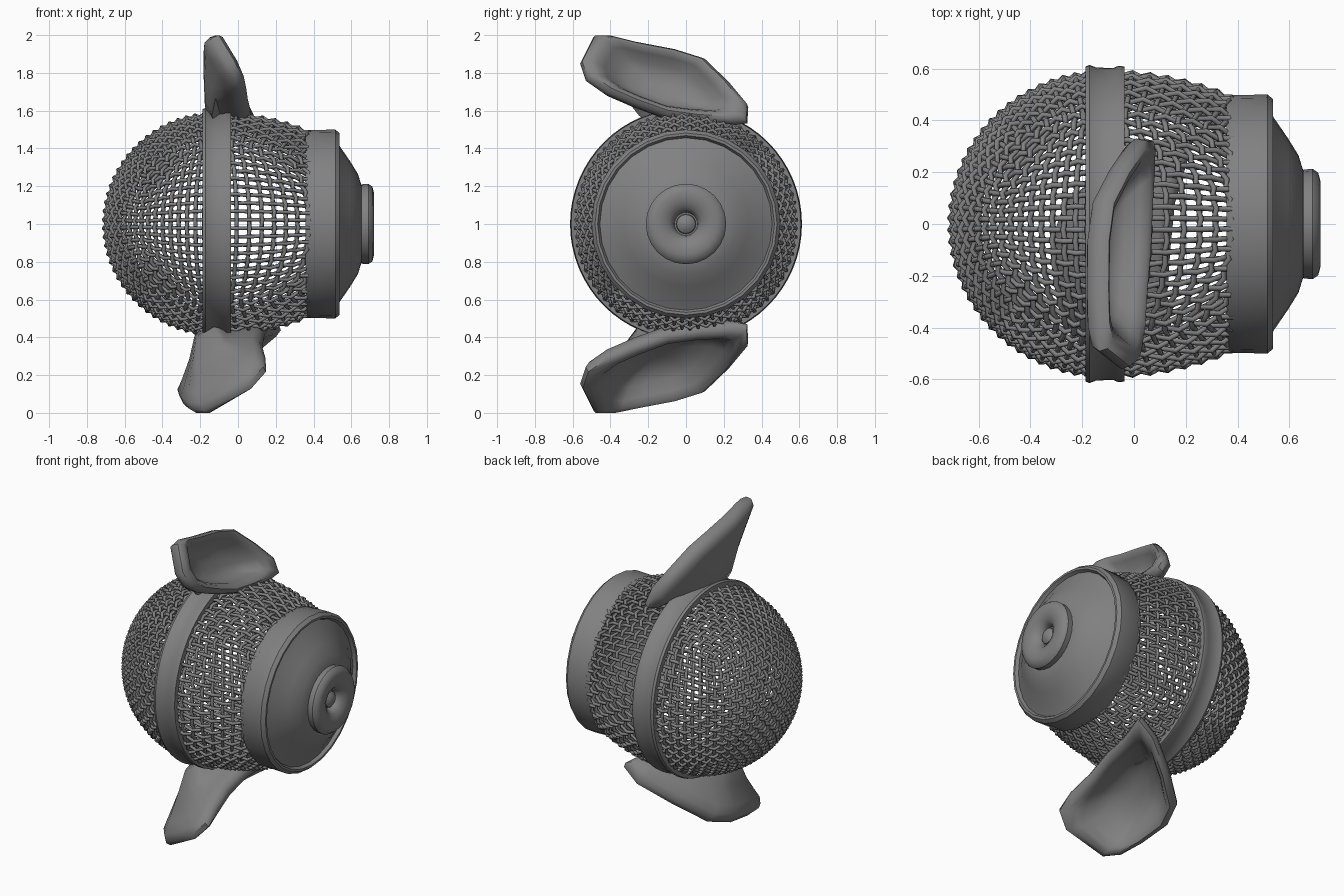
import bpy, bmesh, math
from mathutils import Vector

if "Cube" in bpy.data.objects:
    bpy.data.objects.remove(bpy.data.objects["Cube"])

# Dark grey finish shared by all parts
DARK = bpy.data.materials.new("dark_grey")
DARK.diffuse_color = (0.22, 0.22, 0.22, 1)
DARK.use_nodes = True
DARK.node_tree.nodes["Principled BSDF"].inputs["Base Color"].default_value = DARK.diffuse_color


def finish(name, bm, angle=40):
    bmesh.ops.recalc_face_normals(bm, faces=bm.faces)
    me = bpy.data.meshes.new(name)
    bm.to_mesh(me)
    bm.free()
    me.materials.append(DARK)
    ob = bpy.data.objects.new(name, me)
    bpy.context.collection.objects.link(ob)
    bpy.ops.object.select_all(action='DESELECT')
    ob.select_set(True)
    bpy.context.view_layer.objects.active = ob
    bpy.ops.object.shade_smooth_by_angle(angle=math.radians(angle))
    return ob


def loft(bm, rings, cap_start=False, cap_end=False, loop=False):
    vs = [[bm.verts.new(p) for p in r] for r in rings]
    pairs = list(zip(vs, vs[1:])) + ([(vs[-1], vs[0])] if loop else [])
    for a, b in pairs:
        for i in range(len(a)):
            j = (i + 1) % len(a)
            bm.faces.new((a[i], a[j], b[j], b[i]))
    if cap_start:
        bm.faces.new(vs[0])
    if cap_end:
        bm.faces.new(vs[-1])


def lathe(name, profile, sides, cap_end=False, loop=False):
    """Turn (x, radius) points around the lengthwise axis at z = 1."""
    bm = bmesh.new()
    t = [2 * math.pi * i / sides for i in range(sides)]
    loft(bm, [[(x, r * math.cos(a), 1 + r * math.sin(a)) for a in t]
              for x, r in profile], cap_end=cap_end, loop=loop)
    return finish(name, bm)


# Woven wire grille: grid loops of a rounded cube, stretched to the right
N, CX, R = 20, -0.11, 0.576
LEFT, RIGHT, WAVE, WIRE, CUT = 0.59, 0.87, 0.012, 0.0105, 0.40


def cell(i):
    return math.tan(((i + 0.5) / N * 2 - 1) * math.pi / 4)


def wire_loop(axis, i):
    """Points of one loop running around the given axis at grid line i."""
    a, b = (axis + 1) % 3, (axis + 2) % 3
    up, down = range(N), range(N - 1, -1, -1)
    pts = []
    for face, sgn, run, order in ((a, 1, b, up), (b, 1, a, down),
                                  (a, -1, b, down), (b, -1, a, up)):
        for k in order:
            d = Vector((0, 0, 0))
            d[axis], d[face], d[run] = cell(i), sgn, cell(k)
            d.normalize()
            over = (-1) ** (i + k) * sgn * (1 if face == a else -1)
            sx = RIGHT if d.x > 0 else LEFT
            p = Vector((CX + sx * d.x, R * d.y, 1 + R * d.z))
            pts.append(p + d * WAVE * over)
    return pts


cu = bpy.data.curves.new("wire_grille", 'CURVE')
cu.dimensions = '3D'
cu.bevel_depth = WIRE
cu.bevel_resolution = 1
cu.materials.append(DARK)


def add_wire(pts, cyclic):
    if len(pts) < 2:
        return
    s = cu.splines.new('POLY')
    s.points.add(len(pts) - 1)
    for q, p in zip(s.points, pts):
        q.co = (*p, 1)
    s.use_cyclic_u = cyclic
    s.use_smooth = True


for axis in range(3):
    for i in range(N):
        pts = wire_loop(axis, i)
        out = [k for k, p in enumerate(pts) if p.x > CUT]
        if not out:
            add_wire(pts, True)
            continue
        run = []
        for p in pts[out[0]:] + pts[:out[0] + 1]:
            if p.x > CUT:
                add_wire(run, False)
                run = []
            else:
                run.append(p)
grille = bpy.data.objects.new("wire_grille", cu)
bpy.context.collection.objects.link(grille)

# Band around the widest part
lathe("grille_band", [(-0.187, 0.57), (-0.187, 0.608), (-0.172, 0.614), (-0.145, 0.604),
                      (-0.08, 0.602), (-0.06, 0.611), (-0.036, 0.608), (-0.036, 0.57)],
      64, loop=True)

# End collar with domed cap
lathe("end_collar", [(0.357, 0.44), (0.357, 0.488), (0.37, 0.497), (0.515, 0.5),
                     (0.537, 0.482), (0.537, 0.468), (0.515, 0.455)], 28)
lathe("end_cap", [(0.51, 0.47), (0.54, 0.41), (0.595, 0.33), (0.635, 0.265),
                  (0.655, 0.20), (0.655, 0.01)], 28, cap_end=True)

# Rounded nose ring with centre button
lathe("nose_ring", [(0.64, 0.19), (0.655, 0.21), (0.69, 0.213), (0.711, 0.198), (0.72, 0.165),
                    (0.717, 0.125), (0.70, 0.085), (0.675, 0.065), (0.65, 0.06)], 24)
lathe("nose_button", [(0.64, 0.055), (0.675, 0.05), (0.69, 0.03), (0.694, 0.005)], 16, cap_end=True)

# Ears: outline in (y, height above the axis)
OUTLINE = [(-0.49, 0.99), (-0.56, 0.85), (-0.53, 0.76), (-0.43, 0.69), (-0.28, 0.625),
           (-0.10, 0.56), (0.08, 0.535), (0.25, 0.525), (0.325, 0.535), (0.33, 0.62),
           (0.23, 0.74), (0.10, 0.865), (-0.06, 0.915), (-0.27, 0.955), (-0.41, 0.99)]
MID = Vector((-0.12, 0.765))
# (scale, offset along the ear's facing direction, shift towards the grille)
RINGS = [(0.30, -0.09, 0.15), (0.48, -0.08, 0.06), (0.78, -0.055, 0.01), (0.94, -0.04, 0),
         (1.0, -0.005, 0), (0.98, 0.03, 0), (0.90, 0.05, 0), (0.80, 0.045, 0),
         (0.71, 0.015, 0), (0.58, -0.03, 0.01), (0.42, -0.055, 0.02), (0.2, -0.065, 0.03)]


def ear(name, side, x_mid, lean, turn, bend):
    facing = Vector((1, turn, lean)).normalized()
    bm = bmesh.new()
    rings = []
    for s, off, drop in RINGS:
        ring = []
        for p in OUTLINE:
            v = (Vector(p) - MID) * s
            x = x_mid - lean * v.y - turn * v.x + bend * v.x ** 2
            q = Vector((x, MID.x + v.x, MID.y + v.y - drop)) + facing * off
            ring.append((q.x, q.y, 1 + side * min(q.z, 1.0)))
        rings.append(ring)
    loft(bm, rings, True, True)
    return finish(name, bm, 50)


ear("upper_ear", 1, -0.07, 0.5, 0.07, 0.2)
ear("lower_ear", -1, -0.115, 1.2, 0.25, 0.85)
